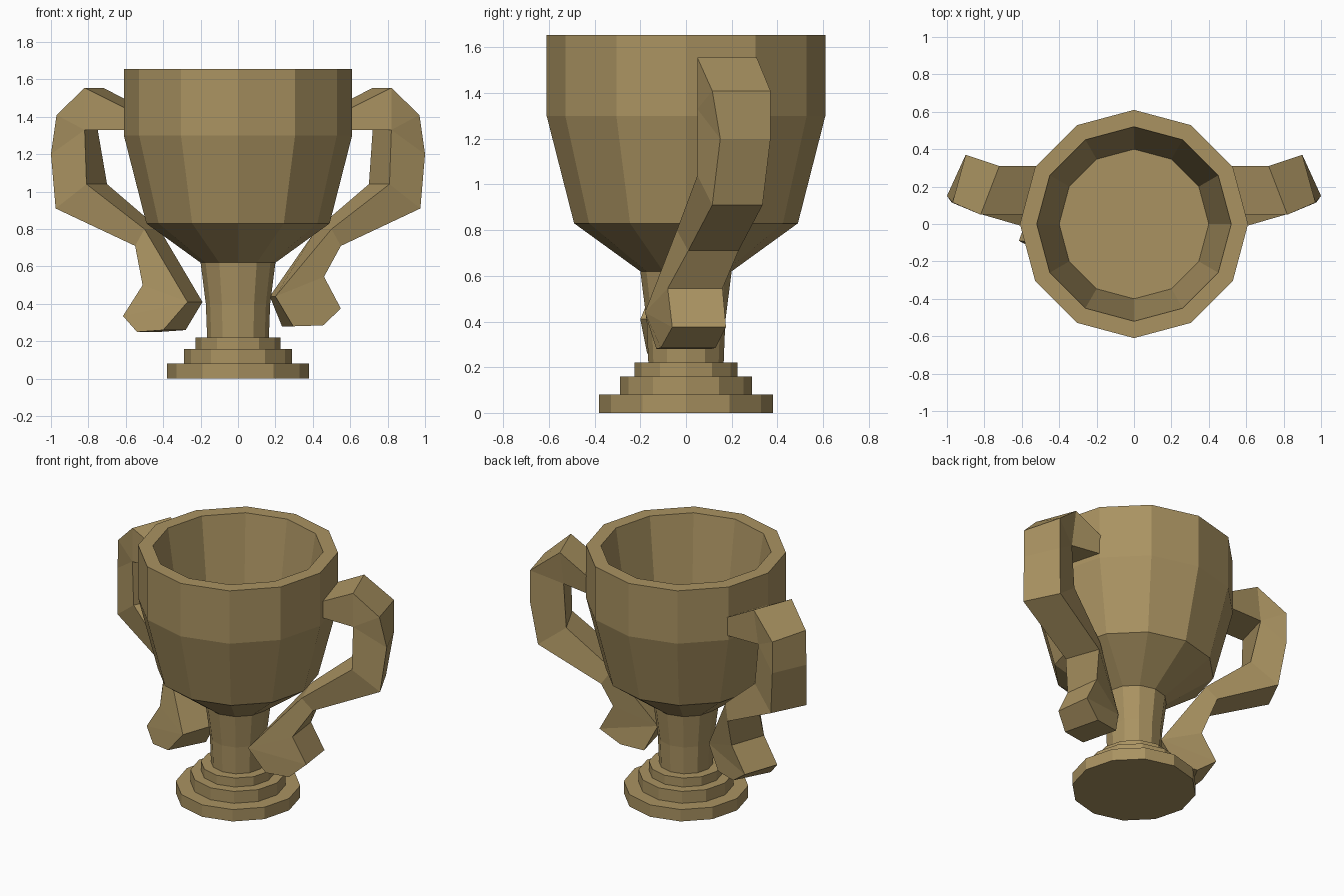
import bpy, bmesh
from math import cos, sin, pi

if "Cube" in bpy.data.objects:
    bpy.data.objects.remove(bpy.data.objects["Cube"])

gold = bpy.data.materials.new("gold")
gold.diffuse_color = (0.40, 0.29, 0.12, 1)
gold.use_nodes = True
gold.node_tree.nodes["Principled BSDF"].inputs["Base Color"].default_value = gold.diffuse_color
SIDES = 12


def finish(name, bm):
    bmesh.ops.recalc_face_normals(bm, faces=bm.faces)
    mesh = bpy.data.meshes.new(name)
    bm.to_mesh(mesh)
    bm.free()
    mesh.materials.append(gold)
    obj = bpy.data.objects.new(name, mesh)
    bpy.context.collection.objects.link(obj)
    return obj


def lathe(name, profile):
    """Spin a (radius, z) profile into a capped 12-sided solid."""
    bm = bmesh.new()
    rings = [[bm.verts.new((r * cos(2 * pi * i / SIDES), r * sin(2 * pi * i / SIDES), z))
              for i in range(SIDES)] for r, z in profile]
    for a, b in zip(rings, rings[1:]):
        for i in range(SIDES):
            j = (i + 1) % SIDES
            bm.faces.new((a[i], a[j], b[j], b[i]))
    bm.faces.new(rings[0])
    bm.faces.new(rings[-1])
    return finish(name, bm)


def handle(name, rows, side):
    """Sweep four-cornered sections: outer xyz, inner xyz, width xy."""
    bm = bmesh.new()
    sections = []
    for ox, oy, oz, ix, iy, iz, wx, wy in rows:
        corners = ((ox, oy, oz), (ox + wx, oy + wy, oz),
                   (ix + wx, iy + wy, iz), (ix, iy, iz))
        sections.append([bm.verts.new((side * x, y, z)) for x, y, z in corners])
    for a, b in zip(sections, sections[1:]):
        for i in range(4):
            j = (i + 1) % 4
            bm.faces.new((a[i], a[j], b[j], b[i]))
    bm.faces.new(sections[0])
    bm.faces.new(sections[-1])
    # fans meet at shared inner corners
    bmesh.ops.remove_doubles(bm, verts=bm.verts, dist=0.05)
    return finish(name, bm)


# stepped foot
for name, r, z0, z1 in (("base_bottom", 0.38, 0, 0.08),
                        ("base_middle", 0.29, 0.08, 0.16),
                        ("base_top", 0.226, 0.16, 0.22)):
    lathe(name, [(r, z0), (r, z1)])

# stem and hollow bowl
lathe("cup", [(0.165, 0.22), (0.172, 0.40), (0.20, 0.62), (0.49, 0.83),
              (0.61, 1.30), (0.61, 1.655), (0.52, 1.655), (0.40, 0.86)])

# handles: the upper part is mirrored, the curled tails differ slightly
upper = [(0.57, 0.05, 1.43, 0.57, 0.05, 1.33, -0.09, 0.26),
         (0.82, 0.05, 1.555, 0.82, 0.05, 1.33, -0.10, 0.26),
         (0.97, 0.115, 1.41, 0.82, 0.05, 1.33, -0.07, 0.255),
         (1.00, 0.15, 1.20, 0.82, 0.05, 1.33, -0.10, 0.22),
         (0.975, 0.115, 0.91, 0.81, 0.05, 1.04, -0.11, 0.22),
         (0.55, 0.01, 0.71, 0.50, -0.04, 0.80, -0.08, 0.22)]
right_tail = [(0.46, -0.08, 0.545, 0.20, -0.18, 0.44, -0.03, 0.24),
              (0.55, -0.06, 0.375, 0.20, -0.18, 0.44, -0.03, 0.235),
              (0.455, -0.11, 0.285, 0.295, -0.13, 0.28, -0.06, 0.24)]
left_tail = [(0.51, -0.10, 0.50, 0.27, -0.20, 0.41, -0.08, 0.23),
             (0.615, -0.09, 0.335, 0.27, -0.20, 0.41, -0.08, 0.23),
             (0.54, -0.13, 0.25, 0.40, -0.17, 0.26, -0.12, 0.23)]
handle("right_handle", upper + right_tail, 1)
handle("left_handle", upper + left_tail, -1)
